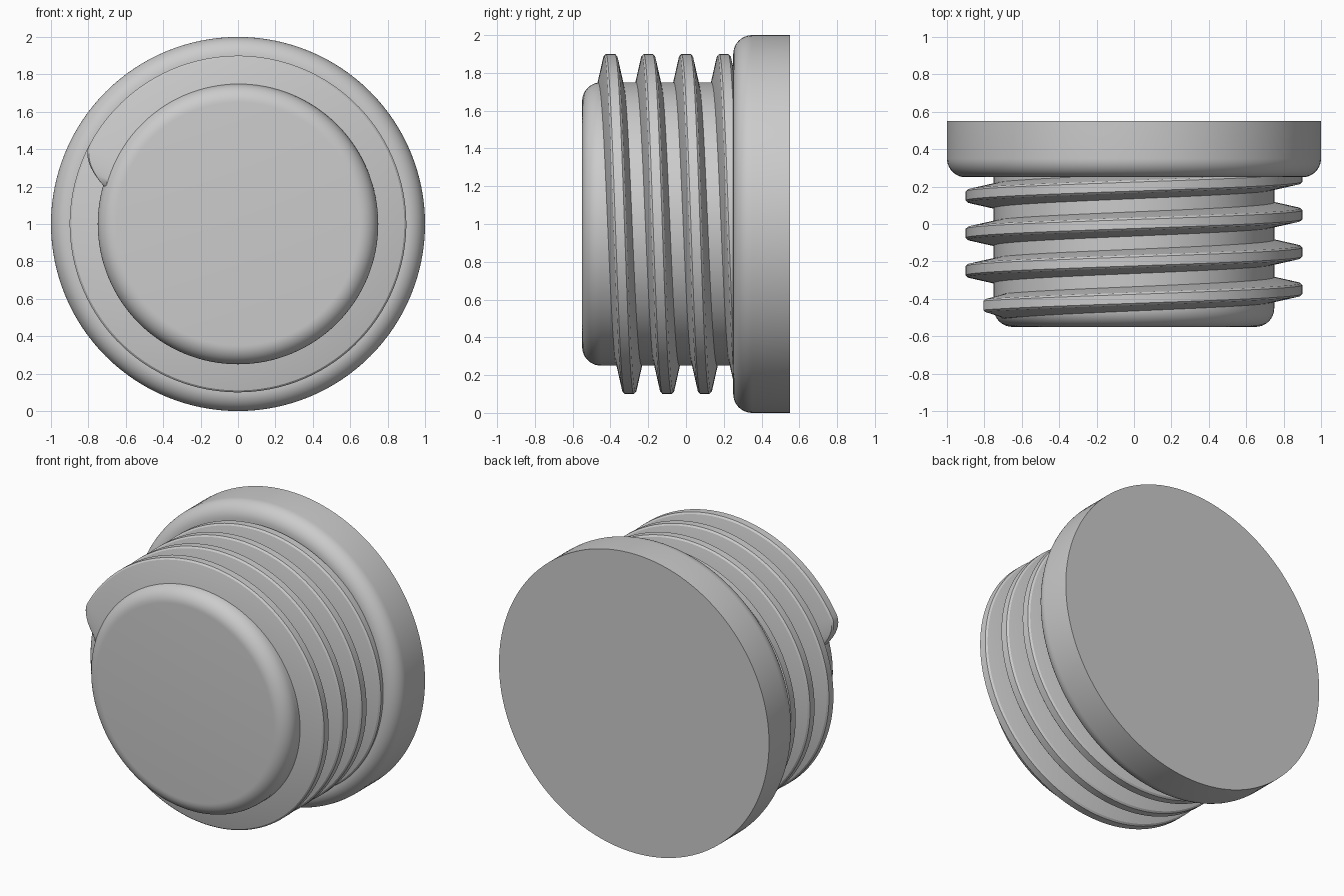
import bpy, bmesh
from math import sin, cos, pi, radians
from mathutils import Vector, Matrix

cube = bpy.data.objects.get("Cube")
if cube:
    bpy.data.objects.remove(cube, do_unlink=True)

# One plain grey for the whole model
grey = bpy.data.materials.new("plain_grey")
grey.use_nodes = True
colour = (0.6, 0.6, 0.6, 1)
grey.diffuse_color = colour
grey.node_tree.nodes["Principled BSDF"].inputs["Base Color"].default_value = colour

CENTRE = Vector((0, 0, 1))


def finish(name, bm):
    bmesh.ops.remove_doubles(bm, verts=bm.verts, dist=1e-5)
    bmesh.ops.recalc_face_normals(bm, faces=bm.faces)
    mesh = bpy.data.meshes.new(name)
    bm.to_mesh(mesh)
    bm.free()
    obj = bpy.data.objects.new(name, mesh)
    bpy.context.collection.objects.link(obj)
    mesh.materials.append(grey)
    bpy.ops.object.select_all(action="DESELECT")
    obj.select_set(True)
    bpy.context.view_layer.objects.active = obj
    bpy.ops.object.shade_smooth_by_angle(angle=radians(25))
    return obj


def rounded_disc(name, radius, front, back, fillet=0.1, sides=128):
    """Disc along y with a rounded front rim and a sharp back rim."""
    profile = []
    for i in range(11):
        a = i / 10 * pi / 2
        profile.append((radius - fillet + fillet * sin(a), front + fillet - fillet * cos(a)))
    profile.append((radius, back))
    bm = bmesh.new()
    rings = []
    for r, y in profile:
        rings.append([bm.verts.new((r * sin(2 * pi * s / sides), y, 1 + r * cos(2 * pi * s / sides)))
                      for s in range(sides)])
    for a, b in zip(rings, rings[1:]):
        for s in range(sides):
            t = (s + 1) % sides
            bm.faces.new((a[s], a[t], b[t], b[s]))
    bm.faces.new(rings[0])
    bm.faces.new(rings[-1])
    return finish(name, bm)


def screw_thread(name, root=0.75, depth=0.15, pitch=0.2):
    """Helical ridge that rises out of the core and runs into the flange."""
    section = [(-0.07, -0.05), (-0.065, 0), (-0.034, 0.93), (-0.024, 1),
               (0.024, 1), (0.034, 0.93), (0.065, 0), (0.07, -0.05)]
    start, ramp, end = -75, 13, 1314
    angles = [start + i for i in range(ramp)] + list(range(start + ramp, end, 3))
    bm = bmesh.new()
    rings = []
    for deg in angles:
        rise = sin(min(1, (deg - start) / ramp) * pi / 2)
        a = radians(deg)
        y = -0.4 + pitch * deg / 360
        ring = []
        for dy, h in section:
            r = root + depth * max(h, 0) * rise if h >= 0 else root - 0.05
            r -= 0.02 * (1 - rise)
            ring.append(bm.verts.new((r * sin(a), y + dy, 1 + r * cos(a))))
        rings.append(ring)
    n = len(section)
    for p, q in zip(rings, rings[1:]):
        for i in range(n):
            j = (i + 1) % n
            bm.faces.new((p[i], p[j], q[j], q[i]))
    bm.faces.new(rings[0])
    bm.faces.new(rings[-1])
    return finish(name, bm)


# Back flange, core of the plug, and its thread
rounded_disc("flange", 1.0, 0.25, 0.55)
rounded_disc("core", 0.75, -0.55, 0.3)
screw_thread("thread")
